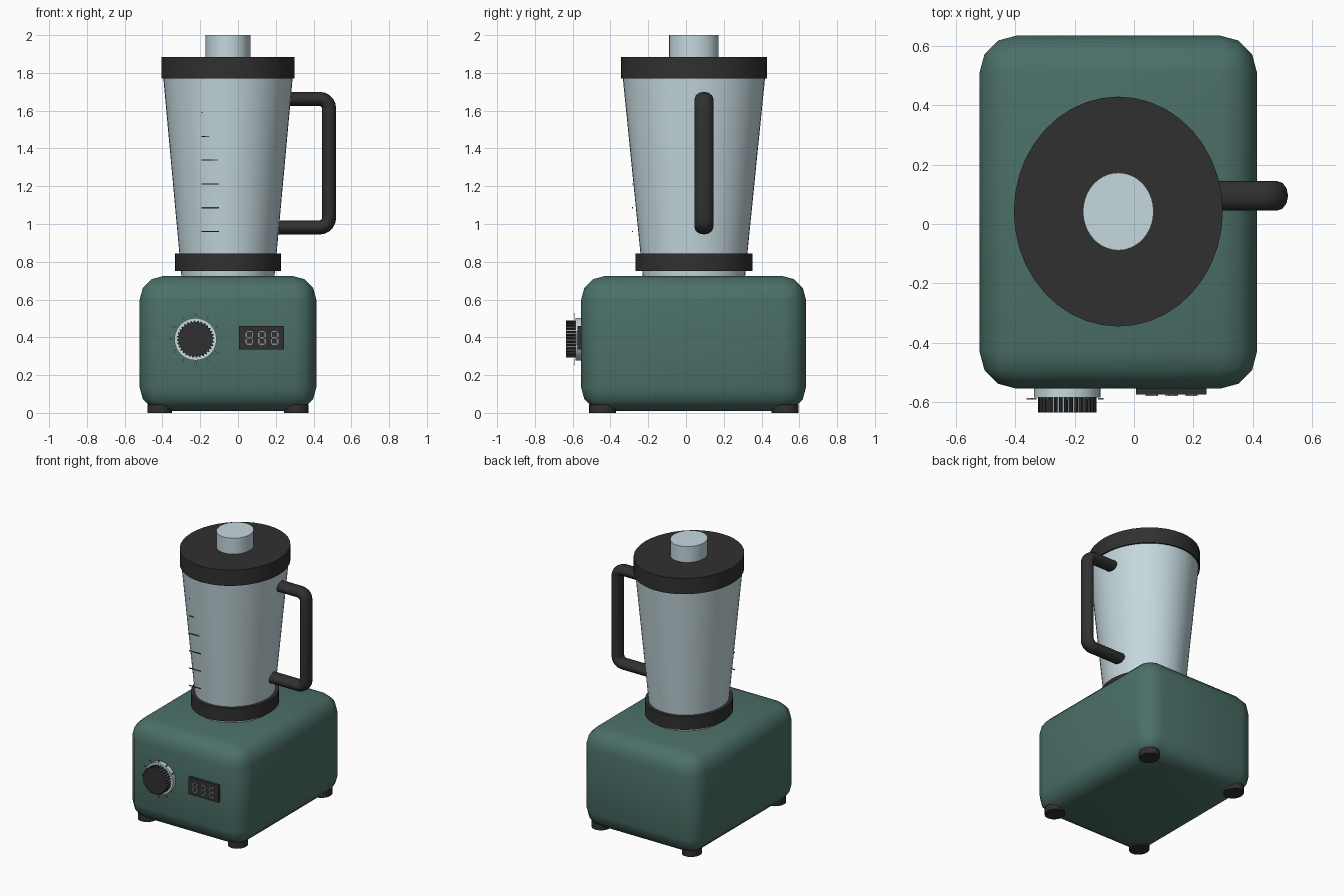
import bpy, bmesh, math
from mathutils import Matrix, Vector

cube = bpy.data.objects.get("Cube")
if cube:
    bpy.data.objects.remove(cube, do_unlink=True)


def material(name, color):
    m = bpy.data.materials.new(name)
    m.use_nodes = True
    m.diffuse_color = (*color, 1)
    bsdf = next(n for n in m.node_tree.nodes if n.type == 'BSDF_PRINCIPLED')
    bsdf.inputs["Base Color"].default_value = (*color, 1)
    return m


GREEN = material("green_enamel", (0.07, 0.16, 0.137))
BLACK = material("black_plastic", (0.03, 0.03, 0.03))
GLASS = material("pale_glass", (0.56, 0.69, 0.73))
GREY = material("mid_grey", (0.24, 0.28, 0.28))
INK = material("mark_grey", (0.08, 0.1, 0.1))

CX, CY = -0.053, 0.042      # jug axis
OVAL = 1.1                  # depth stretch of the round parts
FRONT = -0.555              # front face of the base


def finish(name, bm, *mats, angle=40):
    bmesh.ops.recalc_face_normals(bm, faces=bm.faces)
    mesh = bpy.data.meshes.new(name)
    bm.to_mesh(mesh)
    bm.free()
    for m in mats:
        mesh.materials.append(m)
    ob = bpy.data.objects.new(name, mesh)
    bpy.context.collection.objects.link(ob)
    smooth(ob, angle)
    return ob


def smooth(ob, angle):
    bpy.ops.object.select_all(action='DESELECT')
    ob.select_set(True)
    bpy.context.view_layer.objects.active = ob
    bpy.ops.object.shade_smooth_by_angle(angle=math.radians(angle))


def add_box(bm, center, size, spin=0):
    mat = (Matrix.Translation(center) @ Matrix.Rotation(spin, 4, 'Y')
           @ Matrix.Diagonal((*size, 1)))
    return bmesh.ops.create_cube(bm, size=1, matrix=mat)


def upright(name, x, y, z0, z1, r0, r1, mat, sides=40):
    """Oval vertical cylinder or cone."""
    bm = bmesh.new()
    bmesh.ops.create_cone(
        bm, cap_ends=True, segments=sides, radius1=r0, radius2=r1, depth=z1 - z0,
        matrix=Matrix.Translation((x, y, (z0 + z1) / 2)) @ Matrix.Diagonal((1, OVAL, 1, 1)))
    return finish(name, bm, mat)


# Base housing with rounded edges
bm = bmesh.new()
add_box(bm, (CX, 0.04, 0.367), (0.935, 1.19, 0.715))
bmesh.ops.bevel(bm, geom=bm.edges[:], offset=0.125, segments=3, profile=0.5,
                affect='EDGES', clamp_overlap=True)
finish("base_housing", bm, GREEN)

# Feet
for sx, side in ((-1, "right"), (1, "left")):
    for sy, end in ((-1, "front"), (1, "back")):
        upright(f"foot_{end}_{side}", CX + sx * 0.362, 0.042 + sy * 0.483,
                0, 0.045, 0.065, 0.065, BLACK, 24)

# Jug, collar, lid and cap
upright("jug", CX, CY, 0.72, 1.78, 0.246, 0.343, GLASS, 48)
upright("jug_collar", CX, CY, 0.75, 0.845, 0.281, 0.281, BLACK)
upright("lid", CX, CY, 1.77, 1.885, 0.352, 0.352, BLACK)
upright("lid_cap", CX, CY, 1.88, 2.0, 0.119, 0.119, GLASS)

# Handle: tube along a path with rounded corners
top, bottom, outer, bend = 1.662, 0.982, 0.482, 0.05
path = [(0.24, top)]
for cz, start in ((top - bend, 90), (bottom + bend, 0)):
    for i in range(6):
        a = math.radians(start - i * 18)
        path.append((outer - bend + bend * math.cos(a), cz + bend * math.sin(a)))
path.append((0.18, bottom))
curve = bpy.data.curves.new("handle", 'CURVE')
curve.dimensions = '3D'
curve.bevel_depth = 0.0375
curve.bevel_resolution = 4
curve.use_fill_caps = True
spline = curve.splines.new('POLY')
spline.points.add(len(path) - 1)
for p, (x, z) in zip(spline.points, path):
    p.co = (x, 0, z, 1)
curve.materials.append(BLACK)
handle = bpy.data.objects.new("handle", curve)
bpy.context.collection.objects.link(handle)
handle.location.y = 0.095
handle.scale.y = 1.33
bpy.ops.object.select_all(action='DESELECT')
handle.select_set(True)
bpy.context.view_layer.objects.active = handle
bpy.ops.object.convert(target='MESH')
smooth(bpy.context.view_layer.objects.active, 40)

# Measuring marks, set on a flat plane in front of the jug
bm = bmesh.new()
for i in range(6):
    add_box(bm, (-0.147, -0.283, 0.96 + i * 0.126), (0.095, 0.004, 0.006))
finish("measuring_marks", bm, INK)

# Dial ring
DIAL = Vector((-0.225, 0, 0.39))
bm = bmesh.new()
bmesh.ops.create_cone(
    bm, cap_ends=True, segments=40, radius1=0.112, radius2=0.112, depth=0.05,
    matrix=Matrix.Translation(DIAL + Vector((0, FRONT - 0.005, 0))) @ Matrix.Rotation(math.pi / 2, 4, 'X'))
finish("dial_ring", bm, GLASS)

# Ridged knob with pale grooves
TEETH, R_OUT, R_IN = 32, 0.098, 0.09
bm = bmesh.new()
rim = []
for i in range(TEETH * 4):
    a = math.tau * (i + 0.5) / (TEETH * 4)
    r = R_OUT if i % 4 < 2 else R_IN
    rim.append(bm.verts.new(DIAL + Vector((r * math.cos(a), -0.58, r * math.sin(a)))))
face = bm.faces.new(rim)
ext = bmesh.ops.extrude_face_region(bm, geom=[face])
bmesh.ops.translate(bm, vec=(0, -0.055, 0),
                    verts=[v for v in ext["geom"] if isinstance(v, bmesh.types.BMVert)])
for f in bm.faces:
    groove = all((Vector((v.co.x, 0, v.co.z)) - DIAL).length < R_IN + 0.001 for v in f.verts)
    f.material_index = 1 if groove and len(f.verts) == 4 else 0
finish("dial_knob", bm, BLACK, GLASS, angle=20)

# Tick marks around the dial, leaving a gap at the model's left
bm = bmesh.new()
for i in range(1, 12):
    a = i * math.tau / 12
    pos = DIAL + Vector((0.13 * math.cos(a), -0.589, 0.13 * math.sin(a)))
    add_box(bm, pos, (0.016, 0.004, 0.008), -a)
finish("dial_ticks", bm, GREY)

# Display panel
bm = bmesh.new()
add_box(bm, (0.125, FRONT - 0.004, 0.397), (0.238, 0.03, 0.125))
finish("display_panel", bm, BLACK)

# Display segments: three bars across and four upright per cell
bm = bmesh.new()
for x in (0.06, 0.127, 0.194):
    for row in (-1, 0, 1):
        add_box(bm, (x, -0.576, 0.397 + row * 0.034), (0.026, 0.006, 0.007))
    for sx in (-1, 1):
        for sz in (-1, 1):
            add_box(bm, (x + sx * 0.017, -0.576, 0.397 + sz * 0.017), (0.007, 0.006, 0.024))
finish("display_segments", bm, GREY)
